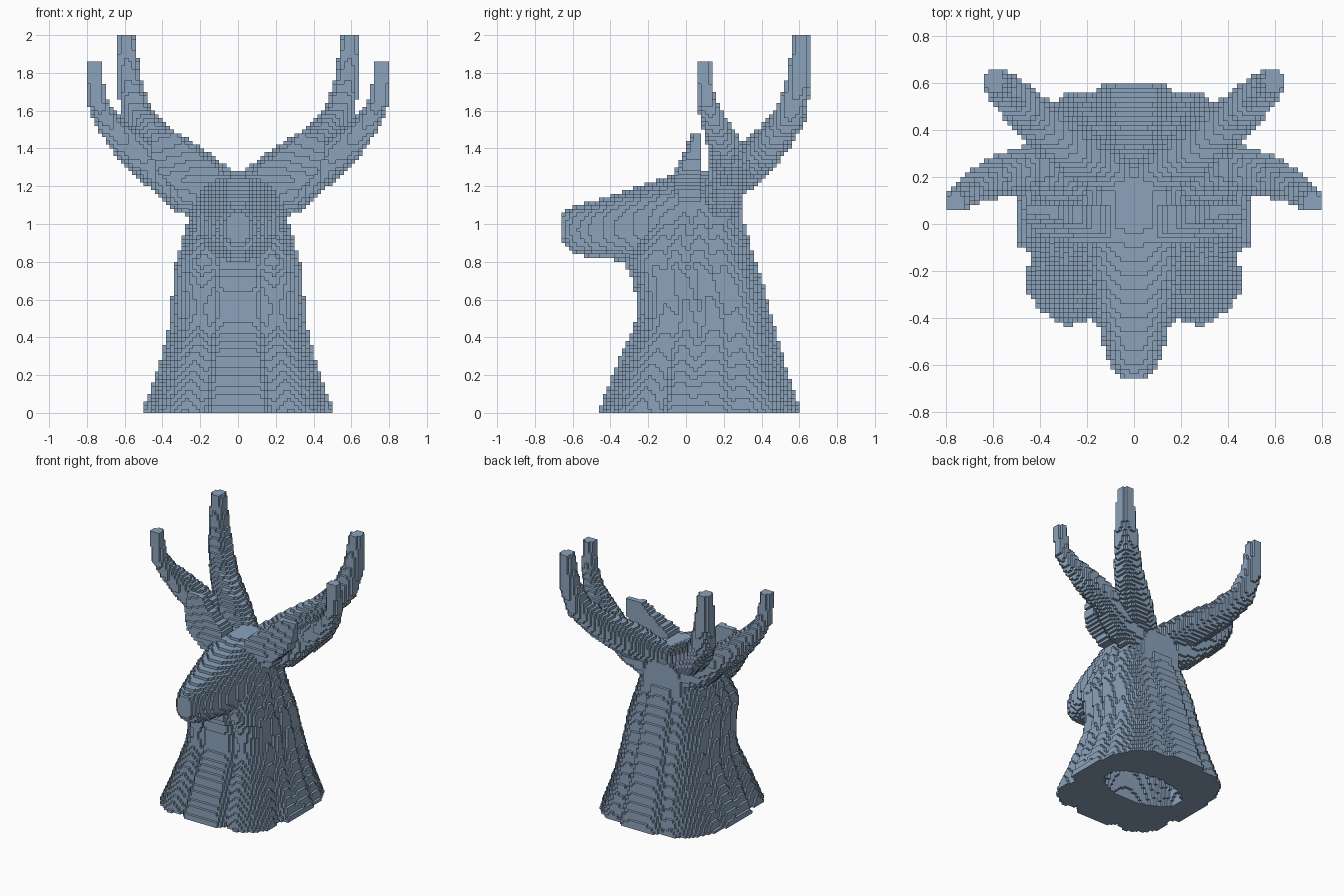
import bpy, bmesh, math
from mathutils import Vector

if "Cube" in bpy.data.objects:
    bpy.data.objects.remove(bpy.data.objects["Cube"], do_unlink=True)

H = 0.02  # block size

mat = bpy.data.materials.new("slate_blue")
mat.use_nodes = True
COL = (0.26, 0.365, 0.5, 1)
mat.diffuse_color = COL
bsdf = next(n for n in mat.node_tree.nodes if n.type == 'BSDF_PRINCIPLED')
bsdf.inputs["Base Color"].default_value = COL
bsdf.inputs["Roughness"].default_value = 0.8


def lerp_table(table, t):
    """Interpolate rows of (key, value, value, ...)."""
    if t <= table[0][0]:
        return table[0][1:]
    for a, b in zip(table, table[1:]):
        if t <= b[0]:
            k = (t - a[0]) / (b[0] - a[0])
            return [p + (q - p) * k for p, q in zip(a[1:], b[1:])]
    return table[-1][1:]


# Neck sections: z, half width, front y, back y
NECK = [(0, .508, -.47, .608), (.15, .455, -.41, .56), (.3, .405, -.35, .515),
        (.45, .37, -.275, .472), (.55, .355, -.255, .443), (.7, .345, -.28, .403),
        (.8, .33, -.33, .37), (.95, .285, -.25, .325), (1.14, .23, -.15, .275)]
# Folds of the mane: angle from the front, depth at the base, depth above
FOLDS = [(23, .1, .11), (66, .13, .06), (86, 0, .08), (110, .04, .07),
         (158, .07, .06)]

# Head sections: y, centre z, half width, half height
HEAD = [(-.66, .98, .055, .07), (-.6, .97, .1, .125), (-.5, .97, .135, .15),
        (-.38, .985, .17, .175), (-.2, 1.0, .21, .22), (0, 1.03, .25, .25),
        (.2, 1.05, .24, .23), (.3, 1.05, .15, .12)]

# Ear sections: z, inner x, outer x, front y
EAR = [(1.14, .15, .30, -.04), (1.24, .08, .40, -.08),
       (1.3, .1, .44, -.045), (1.4, .24, .47, -.005), (1.48, .33, .45, .02)]


def in_neck(x, y, z):
    hx, yf, yb = lerp_table(NECK, z)
    cy, hy = (yf + yb) / 2, (yb - yf) / 2
    u, v = abs(x) / hx, (y - cy) / hy
    if u > 1 or abs(v) > 1:
        return False
    # squarer at the chest, rounder at the back
    n = 3.1 if v < 0 else 2.6
    r = (u ** n + abs(v) ** n) ** (1 / n)
    ang = math.degrees(math.atan2(u, -v))
    k = min(1, z / .4)
    fold = max((lo + (hi - lo) * k) * max(0, 1 - abs(ang - a) / 8)
               for a, lo, hi in FOLDS)
    if r > 1 - fold:
        return False
    # hollow core open at the base
    return not (z < .75 and (u / .65) ** 2 + ((v - .05) / .33) ** 2 < 1)


def in_head(x, y, z):
    cz, hx, hz = lerp_table(HEAD, y)
    return (abs(x) / hx) ** 2.3 + (abs(z - cz) / hz) ** 2.3 < 1


def in_ear(x, y, z):
    x0, x1, yf = lerp_table(EAR, z)
    return x0 < x < x1 and yf + .12 * max(0, x - .25) < y < .08


def grid_range(lo, hi):
    return range(math.floor(lo / H), math.ceil(hi / H))


def fill(test, lo, hi):
    """All grid blocks whose centre passes the test."""
    return {(i, j, k)
            for i in grid_range(lo[0], hi[0])
            for j in grid_range(lo[1], hi[1])
            for k in grid_range(lo[2], hi[2])
            if test((i + .5) * H, (j + .5) * H, (k + .5) * H)}


def tube(path, top):
    """Blocks of a tapered tube through (x, y, z, radius) points."""
    cells = set()
    for a, b in zip(path, path[1:]):
        pa, pb = Vector(a[:3]), Vector(b[:3])
        d = pb - pa
        r = max(a[3], b[3])

        def test(x, y, z):
            p = Vector((x, y, z))
            t = min(1, max(0, (p - pa).dot(d) / d.length_squared))
            return z < top and (p - pa - d * t).length < a[3] + (b[3] - a[3]) * t

        lo = [min(a[i], b[i]) - r for i in range(3)]
        hi = [max(a[i], b[i]) + r for i in range(3)]
        cells |= fill(test, lo, hi)
    return cells


# Antler beam and front tine for the left side
BEAM = [(.06, .2, 1.2, .085), (.25, .31, 1.3, .12), (.42, .45, 1.43, .097),
        (.53, .55, 1.57, .083), (.58, .6, 1.76, .066), (.597, .613, 2.02, .046)]
TINE = [(.2, .2, 1.12, .1), (.29, .2, 1.17, .11), (.45, .235, 1.31, .1),
        (.58, .2, 1.42, .09), (.69, .15, 1.54, .066), (.75, .105, 1.65, .05),
        (.765, .09, 1.9, .038)]

parts = {
    "neck": fill(in_neck, (-.52, -.48, 0), (.52, .62, 1.14)),
    "head": fill(in_head, (-.26, -.66, .74), (.26, .3, 1.3)),
}
for name, cells in (("antler_beam", tube(BEAM, 2.0)),
                    ("antler_tine", tube(TINE, 1.87)),
                    ("ear", fill(in_ear, (.06, -.1, 1.14), (.5, .08, 1.48)))):
    parts["left_" + name] = cells
    parts["right_" + name] = {(-1 - i, j, k) for i, j, k in cells}

solid = set().union(*parts.values())


def build(name, cells):
    """Mesh the outer faces of a group of blocks."""
    bm = bmesh.new()
    verts = {}

    def vert(c):
        if c not in verts:
            verts[c] = bm.verts.new([n * H for n in c])
        return verts[c]

    for cell in cells:
        for axis in range(3):
            for side in (0, 1):
                nb = list(cell)
                nb[axis] += 2 * side - 1
                if tuple(nb) in solid:
                    continue
                u, v = (axis + 1) % 3, (axis + 2) % 3
                loop = []
                for du, dv in ((0, 0), (1, 0), (1, 1), (0, 1)):
                    c = list(cell)
                    c[axis] += side
                    c[u] += du
                    c[v] += dv
                    loop.append(vert(tuple(c)))
                bm.faces.new(loop if side else loop[::-1])
    me = bpy.data.meshes.new(name)
    bm.to_mesh(me)
    bm.free()
    me.materials.append(mat)
    ob = bpy.data.objects.new(name, me)
    bpy.context.collection.objects.link(ob)


# Shared blocks belong to the first part that claims them
claimed = set()
for name, cells in parts.items():
    build(name, cells - claimed)
    claimed |= cells
